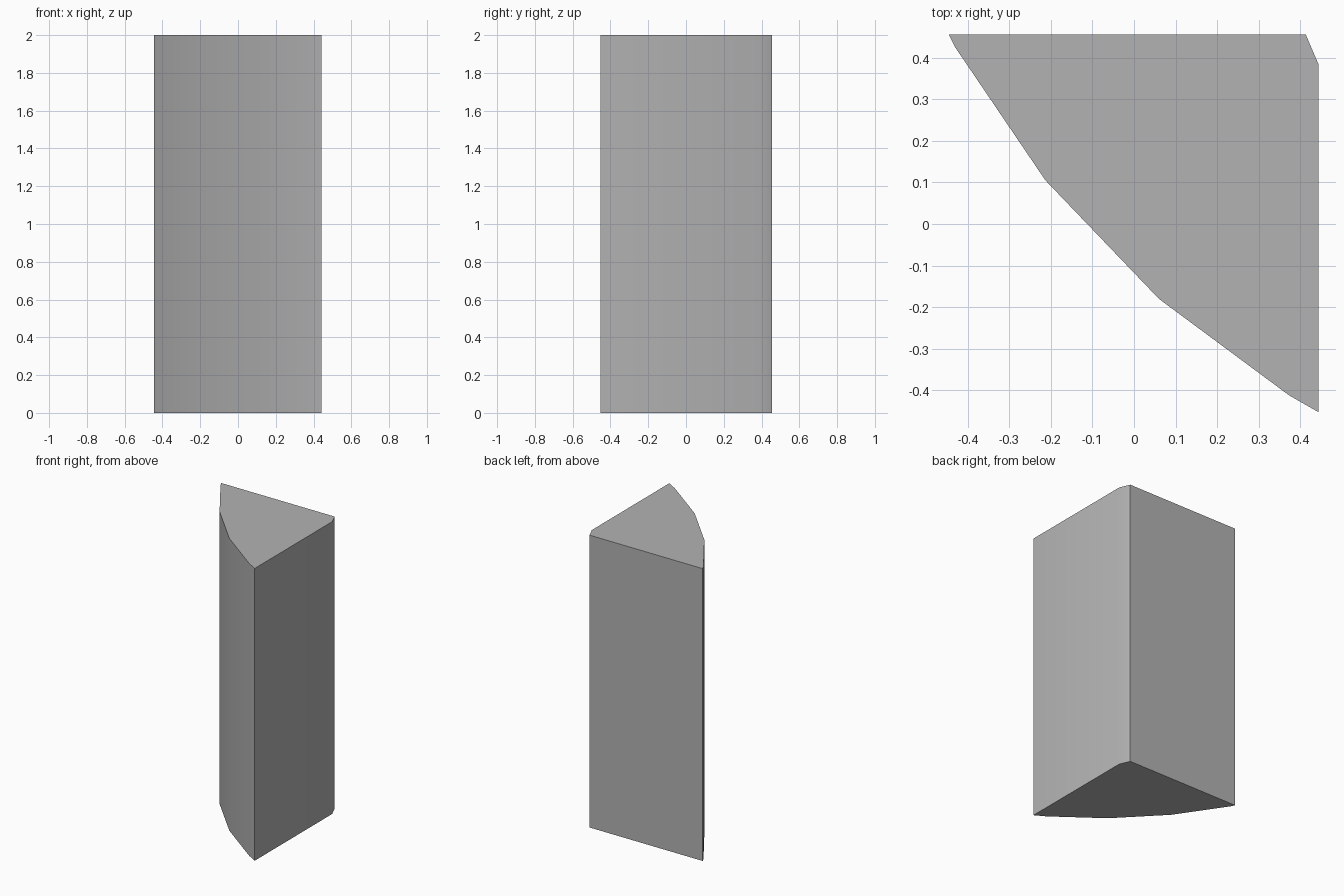
import bpy, bmesh, math

cube = bpy.data.objects.get("Cube")
if cube:
    bpy.data.objects.remove(cube, do_unlink=True)

HEIGHT = 2.0

# Plain grey stone colour
grey = bpy.data.materials.new("plain_grey")
grey.use_nodes = True
colour = (0.45, 0.45, 0.45, 1)
grey.diffuse_color = colour
grey.node_tree.nodes["Principled BSDF"].inputs["Base Color"].default_value = colour

# Cross-section: bowed front, straight side and back, one clipped corner
profile = [(-0.445, 0.455), (-0.43, 0.425), (-0.213, 0.105), (0.06, -0.18),
           (0.373, -0.412), (0.443, -0.452), (0.443, 0.385), (0.413, 0.455)]

# Column: the cross-section extruded straight up
bm = bmesh.new()
base = bm.faces.new([bm.verts.new((x, y, 0)) for x, y in profile])
result = bmesh.ops.extrude_face_region(bm, geom=[base], use_keep_orig=True)
top = [v for v in result["geom"] if isinstance(v, bmesh.types.BMVert)]
bmesh.ops.translate(bm, verts=top, vec=(0, 0, HEIGHT))
bmesh.ops.recalc_face_normals(bm, faces=bm.faces[:])

mesh = bpy.data.meshes.new("wedge_column")
bm.to_mesh(mesh)
bm.free()
mesh.materials.append(grey)
column = bpy.data.objects.new("wedge_column", mesh)
bpy.context.collection.objects.link(column)

# Soft shading around the bowed front, sharp corners elsewhere
bpy.ops.object.select_all(action='DESELECT')
column.select_set(True)
bpy.context.view_layer.objects.active = column
bpy.ops.object.shade_smooth_by_angle(angle=math.radians(30))
